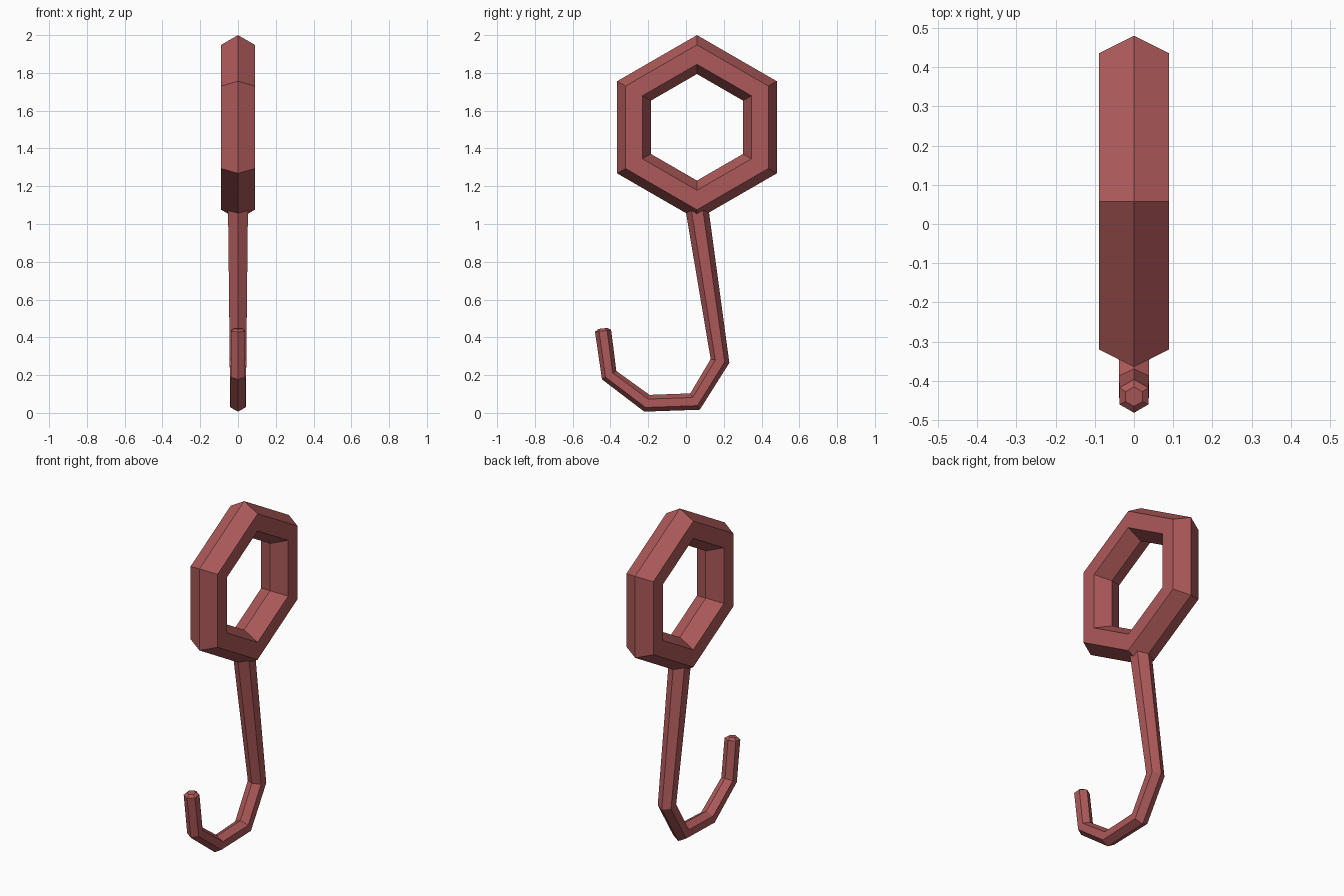
import bpy, bmesh
from math import sin, cos, pi
from mathutils import Vector

if "Cube" in bpy.data.objects:
    bpy.data.objects.remove(bpy.data.objects["Cube"])

paint = bpy.data.materials.new("dull_red")
paint.diffuse_color = (0.42, 0.10, 0.10, 1)
paint.use_nodes = True
paint.node_tree.nodes["Principled BSDF"].inputs["Base Color"].default_value = paint.diffuse_color


def sweep(name, path, closed=False, sides=6):
    """Sweep a hexagon along (y, z, radius) points lying in the x = 0 plane."""
    pts = [Vector((0, y, z)) for y, z, r in path]
    n = len(pts)
    bm = bmesh.new()
    rings = []
    for i, p in enumerate(pts):
        before = pts[(i - 1) % n] if closed or i > 0 else None
        after = pts[(i + 1) % n] if closed or i < n - 1 else None
        t = Vector()
        if before is not None:
            t += (p - before).normalized()
        if after is not None:
            t += (after - p).normalized()
        t.normalize()
        normal = Vector((0, t.z, -t.y))
        r = path[i][2]
        rings.append([bm.verts.new(p + r * (cos(a) * normal + sin(a) * Vector((1, 0, 0))))
                      for a in (2 * pi * k / sides for k in range(sides))])
    for i in range(n if closed else n - 1):
        a, b = rings[i], rings[(i + 1) % n]
        for k in range(sides):
            m = (k + 1) % sides
            bm.faces.new((a[k], a[m], b[m], b[k]))
    if not closed:
        bm.faces.new(rings[0])
        bm.faces.new(rings[-1])
    bmesh.ops.recalc_face_normals(bm, faces=bm.faces)
    mesh = bpy.data.meshes.new(name)
    bm.to_mesh(mesh)
    bm.free()
    mesh.materials.append(paint)
    obj = bpy.data.objects.new(name, mesh)
    bpy.context.collection.objects.link(obj)
    return obj


# Hexagonal hanging ring, corner up
sweep("hanging_ring",
      [(0.058 + 0.385 * sin(k * pi / 3), 1.512 + 0.385 * cos(k * pi / 3), 0.103)
       for k in range(6)], closed=True)

# Tapered shank and hook with a small chamfered tip
sweep("hook", [
    (0.055, 1.10, 0.061),
    (0.18, 0.275, 0.0505),
    (0.048, 0.06, 0.050),
    (-0.207, 0.051, 0.0465),
    (-0.407, 0.20, 0.044),
    (-0.439, 0.434, 0.043),
    (-0.4405, 0.447, 0.025),
])
